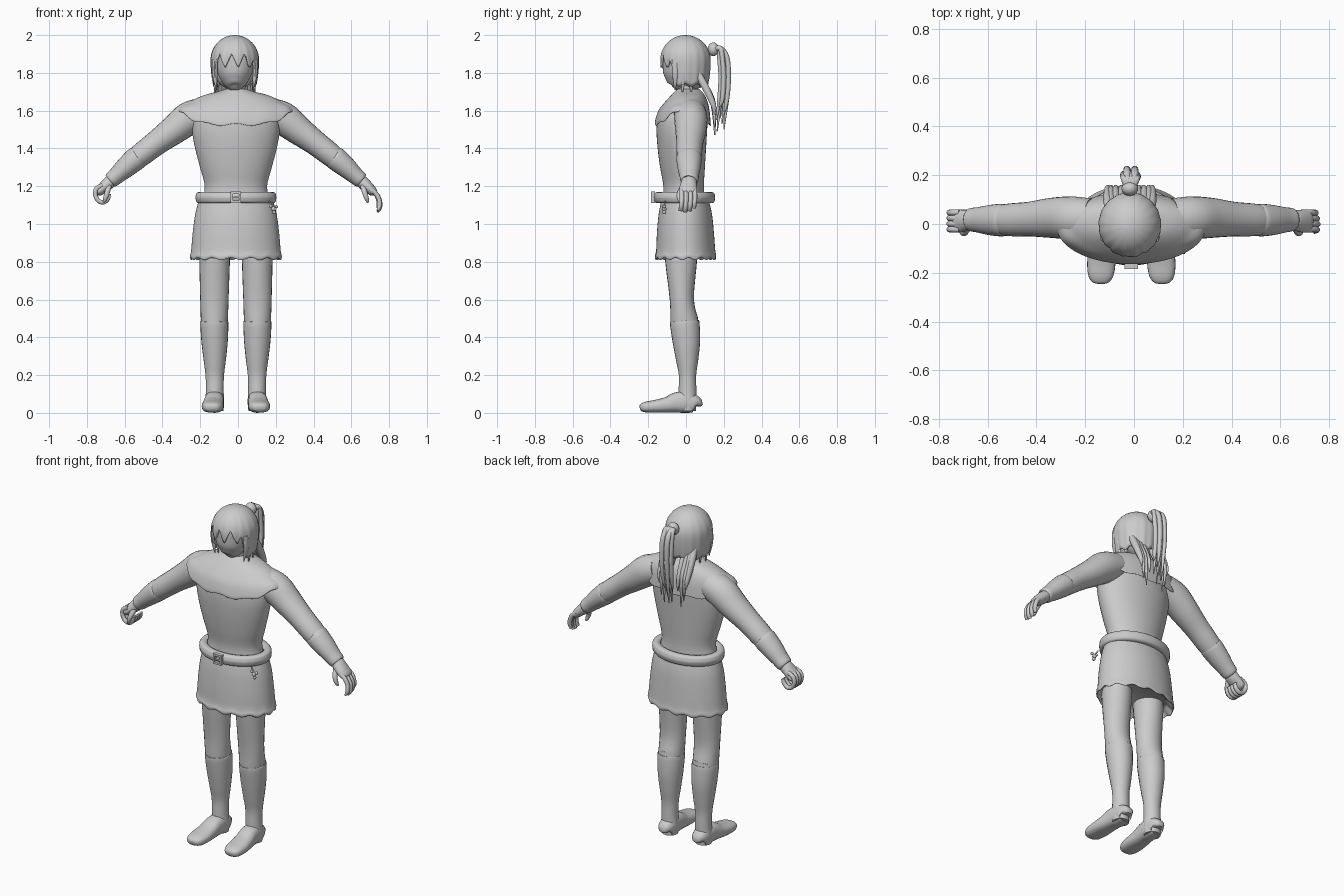
import bpy, bmesh, math
from mathutils import Vector

CX = -0.011                                   # body's plane of symmetry
mat = bpy.data.materials.new("plain grey")
mat.diffuse_color = (0.6, 0.6, 0.6, 1)


def finish(name, bm, angle=50):
    bmesh.ops.recalc_face_normals(bm, faces=bm.faces)
    me = bpy.data.meshes.new(name)
    bm.to_mesh(me)
    bm.free()
    ob = bpy.data.objects.new(name, me)
    bpy.context.collection.objects.link(ob)
    me.materials.append(mat)
    bpy.ops.object.select_all(action='DESELECT')
    ob.select_set(True)
    bpy.context.view_layer.objects.active = ob
    bpy.ops.object.shade_smooth_by_angle(angle=math.radians(angle))
    return ob


def skin(name, rings, start=True, end=True, angle=50):
    """Bridge closed rings of points into one surface."""
    bm = bmesh.new()
    vs = [[bm.verts.new(p) for p in r] for r in rings]
    n = len(vs[0])
    for a, b in zip(vs, vs[1:]):
        for i in range(n):
            j = (i + 1) % n
            bm.faces.new((a[i], a[j], b[j], b[i]))
    if start:
        bm.faces.new(vs[0])
    if end:
        bm.faces.new(vs[-1])
    return finish(name, bm, angle)


def smooth(pts, k):
    """Catmull-Rom interpolation of control sections."""
    q = [Vector(p) for p in pts]
    out = []
    for i in range(len(q) - 1):
        a, b, c, d = q[max(i - 1, 0)], q[i], q[i + 1], q[min(i + 2, len(q) - 1)]
        for s in range(k):
            t = s / k
            out.append(0.5 * (2 * b + (c - a) * t + (2 * a - 5 * b + 4 * c - d) * t * t
                              + (3 * b - a - 3 * c + d) * t ** 3))
    return out + [q[-1]]


def spow(v, p):
    return math.copysign(abs(v) ** (2 / p), v)


def tube(name, pts, ref, n=24, k=4, p=2, angle=50):
    """Sections (x, y, z, radius along ref, radius across) swept along a path."""
    s = smooth(pts, k)
    pos = [Vector(q[:3]) for q in s]
    rings = []
    for i, q in enumerate(s):
        d = (pos[min(i + 1, len(s) - 1)] - pos[max(i - 1, 0)]).normalized()
        u = Vector(ref)
        u = (u - d * u.dot(d)).normalized()
        w = d.cross(u)
        ra, rb = max(q[3], 0.001), max(q[4], 0.001)
        rings.append([pos[i] + u * ra * spow(math.cos(a), p) + w * rb * spow(math.sin(a), p)
                      for a in (math.tau * j / n for j in range(n))])
    return skin(name, rings, angle=angle)


def loft(name, secs, n=64, k=4, dz=None, **kw):
    """Level sections (z, half width, front y, back y), stacked upwards."""
    rings = []
    for i, (z, rx, f, b) in enumerate(smooth(secs, k)):
        ring = []
        for j in range(n):
            a = math.tau * j / n
            ring.append((CX + rx * math.cos(a), (f + b) / 2 + (b - f) / 2 * math.sin(a),
                         z + (dz(a, z) if dz else 0)))
        rings.append(ring)
    return skin(name, rings, **kw)


def ball(name, c, r, u=20, v=12):
    bm = bmesh.new()
    bmesh.ops.create_uvsphere(bm, u_segments=u, v_segments=v, radius=1)
    for q in bm.verts:
        q.co = Vector([c[i] + q.co[i] * r[i] for i in range(3)])
    return finish(name, bm)


X, Y = (1, 0, 0), (0, 1, 0)

# Tunic body
loft("tunic", [(1.12, .18, -.125, .10), (1.20, .165, -.12, .095), (1.30, .19, -.137, .10),
               (1.40, .216, -.15, .106), (1.50, .232, -.156, .112), (1.58, .22, -.145, .115),
               (1.66, .15, -.09, .10)])

# Shoulder mantle with a wavy edge that lifts over the arms
loft("mantle", [(1.54, .285, -.15, .115), (1.525, .30, -.163, .13), (1.545, .302, -.163, .13),
                (1.60, .285, -.145, .125), (1.645, .245, -.112, .115), (1.68, .175, -.08, .10),
                (1.70, .10, -.06, .085), (1.715, .055, -.045, .07)],
     dz=lambda a, z: max(0, (1.64 - z) / .11) * (.075 * abs(math.cos(a)) ** 4
                                                 + .006 * math.sin(11 * a)), start=False)
tube("neck", [(CX, .015, 1.66, .06, .06), (CX, .005, 1.72, .05, .05), (CX, .0, 1.8, .05, .05)], X)

# Skirt with gathered hem and shallow hollow underneath
loft("skirt", [(.85, .20, -.12, .115), (.825, .225, -.15, .145), (.815, .238, -.16, .155),
               (.83, .243, -.165, .16), (.86, .237, -.158, .155), (.95, .229, -.154, .148),
               (1.05, .216, -.145, .138), (1.13, .195, -.13, .12)], n=96,
     dz=lambda a, z: .006 * math.sin(14 * a) * max(0, (.88 - z) / .06))

# Belt, buckle frame and tongue
rings = []
for i in range(13):
    b = math.tau * i / 12
    o, h = .024 * spow(math.cos(b), 3), .03 * spow(math.sin(b), 3)
    rings.append([(CX + (.19 + o) * math.cos(a), -.008 + (.138 + o) * math.sin(a), 1.14 + h)
                  for a in (math.tau * j / 64 for j in range(64))])
skin("belt", rings, False, False)
for dx, dz, w, h in ((-.022, 0, .006, .028), (.022, 0, .006, .028),
                     (0, .024, .028, .006), (0, -.024, .028, .006), (.004, 0, .016, .004)):
    bm = bmesh.new()
    bmesh.ops.create_cube(bm, size=2)
    for q in bm.verts:
        q.co = (CX + dx + q.co.x * w, -.174 + q.co.y * .011, 1.142 + dz + q.co.z * h)
    finish("buckle_bar", bm, 30)

# Small charm hanging from the belt
tube("charm_cord", [(.165, -.11, 1.12, .004, .004), (.19, -.115, 1.085, .004, .004)], Y, 8, 2)
for dx, dz, r in ((0, 0, .012), (-.014, .014, .009), (.016, .012, .009), (.004, -.018, .01)):
    ball("charm_bead", (.187 + dx, -.115, 1.08 + dz), (r, r, r), 10, 6)

for s, side in ((-1, "right"), (1, "left")):
    def at(pts):
        return [(CX + s * q[0], *q[1:]) for q in pts]

    # Leg, boot shaft and foot
    tube(side + "_leg", at([(.113, -.026, .90, .082, .088), (.113, -.026, .80, .081, .084),
                            (.114, -.022, .60, .075, .064), (.114, -.008, .48, .071, .074),
                            (.114, 0, .42, .065, .07)]), X)
    tube(side + "_boot", at([(.114, -.007, .484, .066, .070), (.114, -.007, .478, .074, .078),
                             (.113, .002, .38, .070, .073), (.112, .006, .28, .059, .059),
                             (.112, .008, .20, .049, .046), (.112, .008, .12, .047, .047),
                             (.112, .008, .06, .05, .047), (.112, .008, .01, .046, .045)]), X)
    tube(side + "_foot", at([(.112, .058, .035, .02, .02), (.112, .052, .045, .042, .044),
                             (.113, .0, .056, .05, .056), (.116, -.05, .055, .052, .054),
                             (.120, -.10, .043, .055, .042), (.123, -.16, .035, .058, .034),
                             (.125, -.21, .031, .052, .029), (.125, -.237, .029, .036, .02),
                             (.125, -.245, .028, .015, .008)]), X, p=2.5)

    # Sleeve, forearm cuff and wrist
    tube(side + "_sleeve", at([(.17, .02, 1.59, .085, .08), (.25, .025, 1.558, .088, .088),
                               (.33, .025, 1.497, .082, .077), (.42, .02, 1.43, .071, .066),
                               (.50, .017, 1.368, .067, .062), (.55, .016, 1.328, .06, .055)]), Y)
    tube(side + "_cuff", at([(.522, .016, 1.352, .058, .054), (.527, .016, 1.348, .067, .062),
                             (.58, .016, 1.303, .062, .056), (.63, .017, 1.258, .052, .046),
                             (.662, .018, 1.231, .046, .041), (.667, .018, 1.227, .03, .028)]), Y)
    tube(side + "_palm", at([(.65, .018, 1.241, .038, .03), (.675, .015, 1.216, .042, .034),
                             (.705, .012, 1.19, .047, .029), (.728, .012, 1.168, .044, .023),
                             (.738, .012, 1.157, .02, .01)]), Y)

    # Fingers: closed round a hollow grip on one hand, relaxed on the other
    for i in range(4):
        y = -.022 + .023 * i
        if s < 0:
            path = [(.705, y, 1.205), (.738, y, 1.188), (.745, y, 1.155), (.728, y, 1.123),
                    (.70, y, 1.115), (.677, y, 1.135), (.668, y, 1.16)]
        else:
            e = (.006, .012, .006, -.008)[i]
            path = [(.705, y, 1.19), (.738, y, 1.165), (.756 + e / 3, y, 1.13),
                    (.758 + e / 3, y - .003, 1.10 - e), (.75, y - .006, 1.076 - e)]
        tube(side + "_finger", at([(*q, .0125, .0125 if j < len(path) - 1 else .006)
                                   for j, q in enumerate(path)]), Y, 10, 3)
    tube(side + "_thumb", at([(.672, -.012, 1.20, .015, .015), (.682, -.034, 1.165, .014, .014),
                              (.692, -.036, 1.135, .012, .012), (.70, -.03, 1.115, .006, .006)]),
         Y, 10, 3)

# Head with tapering chin
HX = -.017
tube("head", [(HX, -.062, 1.718, .012, .015), (HX, -.055, 1.728, .042, .05),
              (HX, -.04, 1.765, .075, .08), (HX, -.028, 1.82, .098, .098),
              (HX, -.015, 1.88, .108, .108), (HX, -.005, 1.94, .085, .09),
              (HX, 0, 1.97, .03, .03)], X, 32)

# Hair cap: jagged fringe over the forehead, long at the sides and back
N, M = 120, 16
rings = []
for i in range(M + 1):
    ring = []
    for j in range(N):
        a = math.tau * j / N
        front = max(0, -math.sin(a))
        zig = abs((j * 11 / N * 2) % 2 - 1)
        f = min(1, max(0, (front - .42) / .22))
        rim = 1.725 + .02 * zig + f * (.10 + .06 * zig)
        top = math.acos(max(-1, (rim - 1.87) / .13)) if rim > 1.87 else math.pi / 2
        t = i / M
        low = max(0, 1.87 - rim)
        total = top + low / .13
        ph = total * t
        if ph <= math.pi / 2:
            r, z = math.sin(ph), 1.87 + .13 * math.cos(ph)
        else:
            drop = (ph - math.pi / 2) * .13
            r, z = 1 - 6 * drop * drop, 1.87 - drop
        r *= 1 + .012 * math.sin(17 * a) * t
        ring.append((HX + max(r, .002) * .128 * math.cos(a),
                     -.003 + max(r, .002) * .133 * math.sin(a), z))
    rings.append(ring)
cap = skin("hair_cap", rings, True, False)
mod = cap.modifiers.new("thickness", 'SOLIDIFY')
mod.thickness = .012
mod.offset = -1
ball("hair_underside", (HX, .035, 1.80), (.105, .085, .09))

# Side locks and loose strands falling over the upper back
for s in (-1, 1):
    for dx, y, zb in ((.108, -.055, 1.71), (.112, -.015, 1.69), (.105, .03, 1.685)):
        tube("side_lock", [(HX + s * dx, y, 1.87, .018, .012), (HX + s * dx, y, 1.79, .018, .012),
                           (HX + s * (dx - .012), y - .004, zb, .002, .002)], Y, 10)
    for dx, zb in ((.035, 1.56), (.058, 1.47), (.078, 1.51), (.092, 1.58)):
        tube("back_lock", [(HX + s * dx * .9, .06, 1.80, .02, .02),
                           (HX + s * dx, .105, 1.72, .018, .02),
                           (HX + s * dx, .145, 1.63, .012, .015),
                           (HX + s * dx * .95, .152, zb, .002, .003)], X, 10)

# Ponytail: knot and a bundle of strands
ball("hair_knot", (HX, .145, 1.925), (.034, .03, .036))
for dx, y, zb in ((-.025, .205, 1.56), (-.012, .225, 1.50), (.005, .215, 1.53), (.02, .225, 1.58),
                  (.03, .20, 1.62), (-.005, .19, 1.49), (.015, .185, 1.55)):
    tube("ponytail_strand", [(HX + dx * .4, .15, 1.925, .014, .014),
                             (HX + dx * .8, .182, 1.93, .016, .014),
                             (HX + dx, y - .008, 1.885, .015, .013),
                             (HX + dx, y, 1.78, .014, .014),
                             (HX + dx, y - .008, 1.66, .011, .012),
                             (HX + dx * .8, y - .025, zb, .002, .003)], X, 10)
